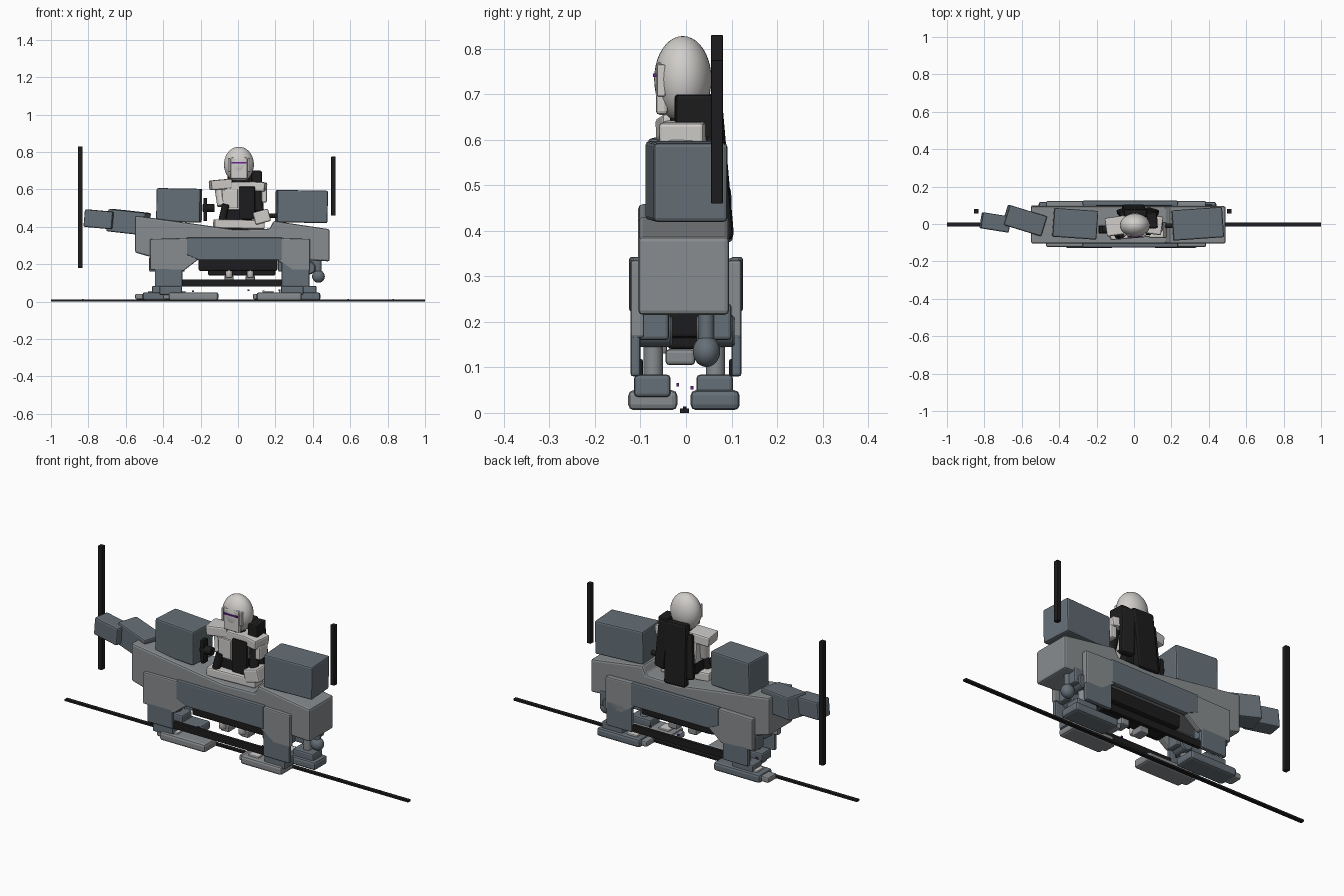
import bpy, bmesh, math
from mathutils import Matrix, Vector, Euler


def material(name, rgb):
    m = bpy.data.materials.new(name)
    m.diffuse_color = (*rgb, 1)
    return m


HULL = material("light grey armour", (0.25, 0.265, 0.275))
DARK = material("blue grey armour", (0.13, 0.16, 0.185))
WHITE = material("warm white", (0.63, 0.61, 0.59))
BLACK = material("black", (0.012, 0.012, 0.013))
PURPLE = material("purple glow", (0.14, 0.015, 0.30))


def finish(name, bm, mat, bevel=0.0, segments=2):
    bmesh.ops.recalc_face_normals(bm, faces=bm.faces)
    mesh = bpy.data.meshes.new(name)
    bm.to_mesh(mesh)
    bm.free()
    mesh.materials.append(mat)
    ob = bpy.data.objects.new(name, mesh)
    bpy.context.collection.objects.link(ob)
    if bevel:
        b = ob.modifiers.new("soft edges", "BEVEL")
        b.width, b.segments, b.limit_method = bevel, segments, 'ANGLE'
    return ob


def box(name, x, y, z, mat, rot=(0, 0, 0), bevel=0.008):
    """Box from three (low, high) ranges, turned about its centre in degrees."""
    c = Vector([(a + b) / 2 for a, b in (x, y, z)])
    s = [b - a for a, b in (x, y, z)]
    bm = bmesh.new()
    bmesh.ops.create_cube(bm, size=1)
    turn = Euler([math.radians(r) for r in rot]).to_matrix().to_4x4()
    bm.transform(Matrix.Translation(c) @ turn @ Matrix.Diagonal((*s, 1)))
    return finish(name, bm, mat, min(bevel, min(s) * 0.3))


def prism(name, pts, y0, y1, mat, bevel=0.006):
    """Outline in x and z, extruded along y."""
    bm = bmesh.new()
    f = bm.faces.new([bm.verts.new((x, y0, z)) for x, z in pts])
    ext = bmesh.ops.extrude_face_region(bm, geom=[f])
    for v in ext["geom"]:
        if isinstance(v, bmesh.types.BMVert):
            v.co.y = y1
    return finish(name, bm, mat, bevel)


def ball(name, c, r, mat, rot=(0, 0, 0)):
    bm = bmesh.new()
    bmesh.ops.create_uvsphere(bm, u_segments=32, v_segments=20, radius=1)
    turn = Euler([math.radians(a) for a in rot]).to_matrix().to_4x4()
    bm.transform(Matrix.Translation(c) @ turn @ Matrix.Diagonal((*r, 1)))
    for f in bm.faces:
        f.smooth = True
    return finish(name, bm, mat)


def rod(name, a, b, r, mat, sides=16):
    a, b = Vector(a), Vector(b)
    bm = bmesh.new()
    bmesh.ops.create_cone(bm, cap_ends=True, segments=sides, radius1=r, radius2=r, depth=(b - a).length)
    bm.transform(Matrix.Translation((a + b) / 2) @ (b - a).to_track_quat('Z', 'Y').to_matrix().to_4x4())
    for f in bm.faces:
        f.smooth = len(f.verts) == 4
    return finish(name, bm, mat, r * 0.15, 1)


# Long ground bar and upright poles
box("ground_bar", (-1, 1), (-0.013, 0.007), (0, 0.01), BLACK, bevel=0)
for x in (-0.83, -0.5, 0.59, 0.83):
    box("bar_stud", (x - 0.004, x + 0.004), (-0.007, 0.001), (0.01, 0.014), BLACK, bevel=0)
box("left_pole", (-0.855, -0.831), (0.055, 0.081), (0.18, 0.83), BLACK, bevel=0.002)
box("right_pole", (0.498, 0.522), (0.055, 0.081), (0.46, 0.775), BLACK, bevel=0.002)

# Hull: raised ends and a dipped middle
prism("hull", [(-0.55, 0.46), (-0.19, 0.41), (-0.02, 0.385), (0.17, 0.39), (0.19, 0.432), (0.49, 0.387),
               (0.49, 0.215), (0.20, 0.23), (-0.20, 0.23), (-0.47, 0.24), (-0.55, 0.262)],
      -0.105, 0.095, HULL, 0.01)

# Neck, head block and top pods
box("neck_block", (-0.69, -0.48), (-0.037, 0.075), (0.365, 0.485), DARK, (0, 6, -17))
box("nose_block", (-0.818, -0.665), (-0.035, 0.052), (0.393, 0.487), DARK, (0, 5, -9))
box("left_pod", (-0.432, -0.197), (-0.076, 0.078), (0.425, 0.605), DARK, (0, 1, -4))
box("right_pod", (0.205, 0.475), (-0.08, 0.082), (0.422, 0.595), DARK, (0, 1, 4))

# Side armour, beams and leg guards, same on both sides
for s, side in ((-1, "front"), (1, "back")):
    def span(a, b):
        return (min(s * a, s * b), max(s * a, s * b))
    prism(side + "_left_skirt", [(-0.47, 0.335), (-0.20, 0.34), (-0.20, 0.235), (-0.29, 0.165), (-0.47, 0.17)],
          s * 0.092, s * 0.122, HULL)
    prism(side + "_right_skirt", [(0.20, 0.34), (0.385, 0.335), (0.385, 0.165), (0.29, 0.165), (0.20, 0.23)],
          s * 0.092, s * 0.122, HULL)
    prism(side + "_middle_panel", [(-0.275, 0.343), (0.235, 0.343), (0.235, 0.222), (-0.21, 0.222), (-0.275, 0.25)],
          s * 0.098, s * 0.125, DARK)
    box(side + "_left_leg_guard", (-0.445, -0.298), span(0.1, 0.122), (0.08, 0.185), DARK)
    box(side + "_right_leg_guard", (0.232, 0.382), span(0.1, 0.122), (0.08, 0.212), DARK)
    box(side + "_lower_beam", (-0.30, 0.235), span(0.095, 0.113), (0.08, 0.118), BLACK, bevel=0.003)

# Dark belly with hanging blocks
box("belly", (-0.21, 0.21), (-0.085, 0.075), (0.165, 0.235), BLACK)
box("belly_keel", (-0.16, 0.20), (-0.04, 0.033), (0.14, 0.18), BLACK)
for x in (-0.048, 0.066):
    box("belly_block", (x - 0.025, x + 0.025), (-0.045, 0.02), (0.105, 0.14), HULL)
    rod("belly_piston", (x, -0.06, 0.13), (x, -0.06, 0.19), 0.018, WHITE)

# Four legs: thigh, hip disc, shin, ankle, sole and toe
for name, y, hip, x0, x1, toe in (("front_left", -0.072, -0.36, -0.37, -0.105, -0.40),
                                  ("back_left", 0.065, -0.40, -0.51, -0.24, -0.55),
                                  ("front_right", -0.072, 0.29, 0.10, 0.34, 0.08),
                                  ("back_right", 0.065, 0.36, 0.19, 0.44, 0.16)):
    box(name + "_thigh", (hip - 0.075, hip + 0.075), (y - 0.035, y + 0.035), (0.16, 0.24), DARK)
    rod(name + "_hip", (hip + 0.02, y - 0.042, 0.18), (hip + 0.02, y + 0.042, 0.18), 0.035, DARK)
    rod(name + "_shin", (hip, y, 0.06), (hip, y, 0.18), 0.021, HULL)
    box(name + "_ankle", (hip - 0.06, hip + 0.06), (y - 0.042, y + 0.038), (0.035, 0.084), DARK)
    mat = HULL if y < 0 else DARK
    box(name + "_sole", (x0, x1), (y - 0.055, y + 0.053), (0.006, 0.05), mat, bevel=0.012)
    box(name + "_toe", (toe, toe + 0.10), (y - 0.035, y + 0.035), (0.012, 0.042), HULL)
    box(name + "_foot_plate", (x0 + 0.03, x0 + 0.09), (y - 0.03, y + 0.03), (0.045, 0.058), WHITE, bevel=0.003)
ball("tail_ball", (0.43, 0.045, 0.135), (0.034, 0.03, 0.034), DARK)
rod("tail_stem", (0.43, 0.045, 0.14), (0.43, 0.045, 0.23), 0.017, DARK)
for x, y, z in ((-0.40, -0.018, 0.062), (-0.24, 0.013, 0.055), (0.057, -0.018, 0.062),
                (0.136, 0.013, 0.055), (0.222, -0.018, 0.062)):
    box("glow_light", (x - 0.005, x + 0.005), (y - 0.003, y + 0.003), (z - 0.004, z + 0.004), PURPLE, bevel=0)

# Rider: seat, torso and chest
box("rider_hips", (-0.13, 0.14), (-0.075, 0.01), (0.39, 0.438), WHITE, (0, 1, 5))
box("rider_waist", (-0.08, 0.075), (-0.04, 0.035), (0.43, 0.52), BLACK)
prism("rider_torso", [(-0.08, 0.49), (0.07, 0.49), (0.10, 0.64), (-0.09, 0.64)], -0.05, 0.035, WHITE)
box("chest_strip", (0.005, 0.09), (-0.058, -0.04), (0.44, 0.615), BLACK, bevel=0.004)
box("belt_plate", (-0.075, 0.0), (-0.06, -0.04), (0.50, 0.60), WHITE, bevel=0.005)
rod("rider_neck", (0.005, 0, 0.61), (0.005, 0, 0.68), 0.035, BLACK)

# Rider arms, hand grips and side tool
box("left_shoulder", (-0.15, -0.035), (-0.06, 0.04), (0.60, 0.652), WHITE, (0, -5, 8))
box("right_shoulder", (0.065, 0.15), (-0.055, 0.045), (0.59, 0.64), WHITE, (0, 4, -8))
rod("left_upper_arm", (-0.10, -0.01, 0.61), (-0.085, -0.03, 0.51), 0.026, WHITE)
rod("left_forearm", (-0.065, -0.055, 0.52), (-0.085, -0.06, 0.435), 0.02, BLACK)
rod("right_upper_arm", (0.105, -0.01, 0.60), (0.115, -0.03, 0.48), 0.024, BLACK)
box("right_shoulder_guard", (0.125, 0.155), (-0.04, 0.03), (0.53, 0.60), WHITE)
box("right_hand", (0.085, 0.17), (-0.075, 0.01), (0.42, 0.488), WHITE, (0, -15, 0))
box("tool_handle", (-0.185, -0.165), (-0.05, -0.01), (0.43, 0.555), BLACK)
rod("tool_barrel", (-0.19, -0.03, 0.50), (-0.125, -0.03, 0.50), 0.021, BLACK)
rod("right_grip", (0.12, -0.01, 0.46), (0.21, -0.01, 0.46), 0.012, BLACK)

# Egg-shaped helmet with visor and ear plates
ball("helmet", (0.005, -0.007, 0.733), (0.08, 0.063, 0.095), WHITE)
box("face_plate", (-0.04, 0.05), (-0.066, -0.04), (0.655, 0.77), WHITE, bevel=0.01)
box("visor", (-0.036, 0.046), (-0.072, -0.064), (0.738, 0.746), PURPLE, bevel=0)
for x in (-0.048, 0.058):
    box("ear_plate", (x - 0.006, x + 0.006), (-0.064, -0.045), (0.695, 0.765), WHITE, bevel=0.004)

# Dark collar and cloak behind the rider
box("collar_block", (0.07, 0.125), (-0.024, 0.06), (0.60, 0.70), BLACK, (0, 0, 4))
box("cloak", (-0.06, 0.065), (0.05, 0.092), (0.38, 0.70), BLACK, (5, 2, 0), 0.02)
box("cloak_fold", (0.055, 0.125), (0.04, 0.078), (0.44, 0.69), BLACK, (4, -3, -15), 0.02)
box("cloak_side", (-0.085, -0.045), (0.045, 0.075), (0.42, 0.65), BLACK, (4, 3, 15), 0.02)
